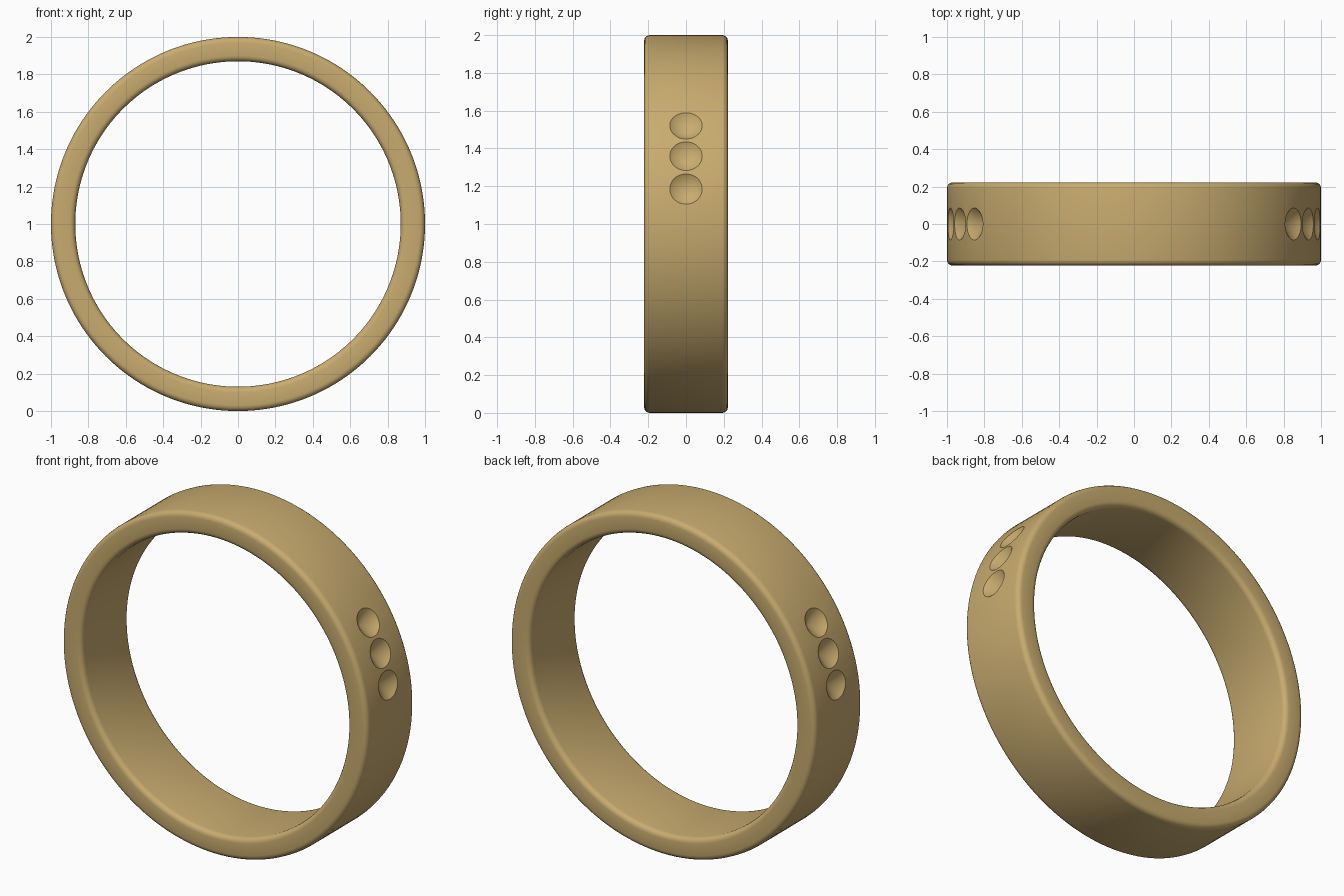
import bpy, bmesh
from math import sin, cos, pi, radians
from mathutils import Matrix, Vector

if "Cube" in bpy.data.objects:
    bpy.data.objects.remove(bpy.data.objects["Cube"])

R_OUT, R_IN, HALF_W, ROUND = 1.0, 0.87, 0.222, 0.03
SEGS = 160


def add_object(name, bm):
    bmesh.ops.recalc_face_normals(bm, faces=bm.faces)
    mesh = bpy.data.meshes.new(name)
    bm.to_mesh(mesh)
    bm.free()
    obj = bpy.data.objects.new(name, mesh)
    bpy.context.collection.objects.link(obj)
    return obj


# Band: rounded rectangle section (radius, y) swept around the y axis
section = []
for r, y, start in ((R_OUT - ROUND, HALF_W - ROUND, 0),
                    (R_IN + ROUND, HALF_W - ROUND, 90),
                    (R_IN + ROUND, -HALF_W + ROUND, 180),
                    (R_OUT - ROUND, -HALF_W + ROUND, 270)):
    for k in range(5):
        a = radians(start + 22.5 * k)
        section.append((r + ROUND * cos(a), y + ROUND * sin(a)))

bm = bmesh.new()
rings = []
for i in range(SEGS):
    t = 2 * pi * i / SEGS
    rings.append([bm.verts.new((r * cos(t), y, 1 + r * sin(t))) for r, y in section])
n = len(section)
for i in range(SEGS):
    a, b = rings[i], rings[(i + 1) % SEGS]
    for j in range(n):
        k = (j + 1) % n
        bm.faces.new((a[j], a[k], b[k], b[j]))
band = add_object("ring_band", bm)

# Cutters: conical stone seats, three on each shoulder
bm = bmesh.new()
DEPTH, RADIUS, ABOVE = 0.065, 0.086, 0.008
for side in (1, -1):
    for deg in (10.7, 21.1, 31.4):
        a = radians(deg)
        out = Vector((side * cos(a), 0, sin(a)))
        turn = out.to_track_quat('Z', 'Y').to_matrix().to_4x4()
        height = DEPTH + ABOVE
        centre = Vector((0, 0, 1)) + out * (R_OUT + ABOVE - height / 2)
        bmesh.ops.create_cone(bm, cap_ends=True, segments=40, radius1=0.0,
                              radius2=RADIUS * height / DEPTH, depth=height,
                              matrix=Matrix.Translation(centre) @ turn)
bmesh.ops.remove_doubles(bm, verts=bm.verts, dist=1e-5)
cutter = add_object("seat_cutter", bm)

mod = band.modifiers.new("stone_seats", 'BOOLEAN')
mod.operation = 'DIFFERENCE'
mod.solver = 'EXACT'
mod.use_self = True
mod.object = cutter
bpy.context.view_layer.objects.active = band
band.select_set(True)
bpy.ops.object.modifier_apply(modifier=mod.name)
bpy.data.objects.remove(cutter)

gold = bpy.data.materials.new("gold")
gold.diffuse_color = (0.58, 0.41, 0.16, 1)
gold.use_nodes = True
gold.node_tree.nodes["Principled BSDF"].inputs["Base Color"].default_value = gold.diffuse_color
band.data.materials.clear()
band.data.materials.append(gold)
bpy.ops.object.shade_smooth_by_angle(angle=radians(30))
